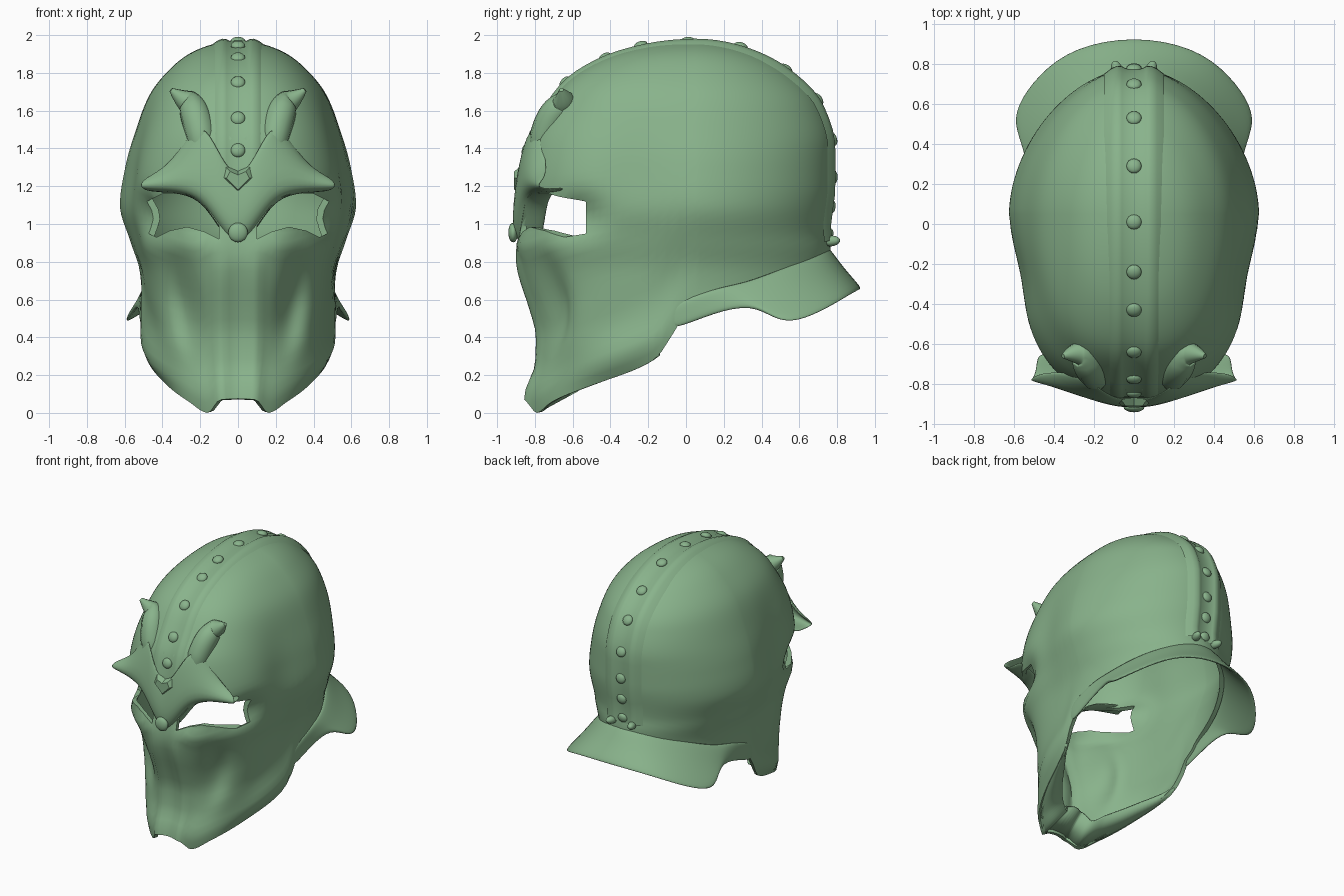
import bpy, bmesh, math
from mathutils import Vector

if "Cube" in bpy.data.objects:
    bpy.data.objects.remove(bpy.data.objects["Cube"])

green = bpy.data.materials.new("sage_green")
green.diffuse_color = (0.25, 0.45, 0.26, 1)
green.use_nodes = True
green.node_tree.nodes["Principled BSDF"].inputs["Base Color"].default_value = green.diffuse_color
TOP, YC = 1.97, 0.05


def curve(keys, by_height=True):
    """Smooth function through (key, value) pairs; heights are keyed by root distance from the crown."""
    f = (lambda z: math.sqrt(max(TOP - z, 0))) if by_height else (lambda v: v)
    p = sorted((f(k), v) for k, v in keys)
    n = len(p)
    sl = [(p[i + 1][1] - p[i][1]) / (p[i + 1][0] - p[i][0]) for i in range(n - 1)]
    m = [sl[0]] + [0 if sl[i - 1] * sl[i] <= 0 else 2 * sl[i - 1] * sl[i] / (sl[i - 1] + sl[i])
                   for i in range(1, n - 1)] + [sl[-1]]

    def ev(z):
        q = min(max(f(z), p[0][0]), p[-1][0])
        i = next(i for i in range(n - 1) if q <= p[i + 1][0] + 1e-9)
        h = p[i + 1][0] - p[i][0]
        t = (q - p[i][0]) / h
        return ((2*t**3 - 3*t*t + 1) * p[i][1] + (t**3 - 2*t*t + t) * h * m[i]
                + (3*t*t - 2*t**3) * p[i + 1][1] + (t**3 - t*t) * h * m[i + 1])
    return ev


# Half width, front profile and back profile by height; rim height by angle from the front
width = curve([(0, .39), (.15, .43), (.28, .485), (.4, .51), (.6, .508), (.75, .52), (.9, .567), (1.1, .625),
               (1.3, .597), (1.5, .54), (1.68, .47), (1.83, .35), (1.9, .26), (1.95, .14), (TOP, 0)])
front = curve([(0, -.83), (.08, -.84), (.27, -.78), (.4, -.775), (.55, -.81), (.7, -.86), (.83, -.89), (.95, -.88),
               (1.1, -.87), (1.2, -.87), (1.42, -.84), (1.6, -.75), (1.75, -.64), (1.88, -.43), (1.94, -.23),
               (TOP, YC)])
back = curve([(0, .74), (.6, .75), (.87, .765), (.95, .755), (1.2, .78), (1.4, .78), (1.62, .72), (1.82, .53),
              (1.94, .27), (TOP, YC)])
rim = curve([(0, .075), (9, .07), (19, 0), (35, .06), (58, .155), (79, .28), (85, .42), (88, .51), (94, .58),
             (104, .63), (120, .69), (135, .75), (158, .82), (180, .86)], False)


def bell(v, c, s):
    return math.exp(-((v - c) / s) ** 2)


def surface(deg, z):
    """Point on the helmet at an angle from the front and a height."""
    a = math.radians(deg)
    e = 0.8 if deg < 90 else 1.1
    c = abs(math.cos(a)) ** e
    x = width(z) * abs(math.sin(a)) ** e
    if deg >= 90:
        return Vector((x, YC + (back(z) - YC) * c, z))
    y = YC - (YC - front(z)) * c
    # Slimmer temples and a sunken eye socket
    x *= 1 - .07 * bell(y, -.28, .2) * bell(z, 1.15, .4)
    x -= .085 * bell(z, 1.05, .1) * bell(y, -.58, .14) * min(1, x / .3)
    # Face relief: cheek hollow, muzzle ridges, cheek ledge and rolled jaw
    y += .085 * bell(x, .19 + .17 * z, .08) * bell(z, .58, .24)
    y -= .025 * bell(x, .09, .04) * (1 / (1 + math.exp((z - .82) * 30)))
    y -= .03 * bell(z, .89, .05) * min(1, x / .2) * c
    x += .03 * bell(z, rim(deg) + .1, .08) * bell(deg, 60, 22)
    x -= .015 * bell(z, rim(deg) + .3, .1) * bell(deg, 65, 18)
    return Vector((x, y, z))


def make(name, verts, faces, smooth=True):
    me = bpy.data.meshes.new(name)
    bm = bmesh.new()
    vs = [bm.verts.new(v) for v in verts]
    for f in faces:
        bm.faces.new([vs[i] for i in f])
    bmesh.ops.remove_doubles(bm, verts=bm.verts, dist=1e-5)
    bmesh.ops.recalc_face_normals(bm, faces=bm.faces)
    for f in bm.faces:
        f.smooth = smooth
    bm.to_mesh(me)
    bm.free()
    ob = bpy.data.objects.new(name, me)
    bpy.context.collection.objects.link(ob)
    me.materials.append(green)
    return ob


def grid(name, rows):
    n = len(rows[0])
    faces = [(r*n + i, r*n + i + 1, (r + 1)*n + i + 1, (r + 1)*n + i)
             for r in range(len(rows) - 1) for i in range(n - 1)]
    return make(name, [p for r in rows for p in r], faces)


def mods(ob, mirror=False, thick=0, sub=0, offset=0):
    if mirror:
        ob.modifiers.new("mirror", 'MIRROR').use_clip = True
    if thick:
        s = ob.modifiers.new("thickness", 'SOLIDIFY')
        s.thickness, s.offset = thick, offset
    if sub:
        s = ob.modifiers.new("smooth", 'SUBSURF')
        s.levels = s.render_levels = sub


# Helmet shell: one skin from the slanted rim to the crown
COLS, ROWS = 128, 56
verts = []
for r in range(ROWS):
    t = math.sin(r / ROWS * math.pi / 2)
    for i in range(COLS):
        d = 360 * i / COLS
        side = 1 if d <= 180 else -1
        d = d if d <= 180 else 360 - d
        p = surface(d, rim(d) + (TOP - rim(d)) * t)
        verts.append((p.x * side, p.y, p.z))
verts.append((0, YC, TOP))
faces = [(r*COLS + i, r*COLS + (i + 1) % COLS, (r + 1)*COLS + (i + 1) % COLS, (r + 1)*COLS + i)
         for r in range(ROWS - 1) for i in range(COLS)]
faces += [((ROWS - 1)*COLS + i, (ROWS - 1)*COLS + (i + 1) % COLS, ROWS*COLS) for i in range(COLS)]
shell = make("helmet_shell", verts, faces)
mods(shell, thick=.03, offset=-1)

# Eye openings, cut from the front
eye = [(.1, .92), (.1, .99), (.2, 1.13), (.3, 1.165), (.4, 1.16), (.48, 1.12), (.5, 1.03), (.475, .95), (.43, .93),
       (.36, .965), (.27, .985), (.18, .96)]
cutters = []
n = len(eye)
for s in (1, -1):
    vs = [(s * u, y, v) for y in (-1.2, -.53) for u, v in eye]
    fs = [tuple(range(n)), tuple(range(n, 2 * n))]
    fs += [(i, (i + 1) % n, n + (i + 1) % n, n + i) for i in range(n)]
    cut = make("eye_cutter", vs, fs, False)
    cut.hide_render = True
    b = shell.modifiers.new("eye", 'BOOLEAN')
    b.operation, b.solver, b.object = 'DIFFERENCE', 'EXACT', cut
    cutters.append(cut)
bpy.context.view_layer.objects.active = shell
shell.select_set(True)
for m in list(shell.modifiers):
    bpy.ops.object.modifier_apply(modifier=m.name)
for c in cutters:
    bpy.data.objects.remove(c)
bpy.ops.object.shade_smooth_by_angle(angle=math.radians(40))

# Underside of the jaw, folded inwards from the rim
edge, fold = [], []
for i in range(-40, 41):
    d, s = abs(i) * 2, (1 if i >= 0 else -1)
    p = surface(d, rim(d) + .012)
    k = 1 - (d / 82) ** 2
    edge.append((s * (p.x - .006), p.y + .012, p.z))
    fold.append((s * p.x * (1 - .3 * k), p.y + .22 * k, p.z + .03 + .08 * k))
mods(grid("jaw_underside", [edge, fold]), thick=.015)

# Flared neck guard
outer = [(0, .945, .66), (.3, .89, .635), (.48, .755, .55), (.595, .59, .475), (.595, .48, .49), (.535, .36, .575),
         (.515, .15, .53), (.505, -.08, .43)]
inner = [surface(a, rim(a) + h) for a, h in ((180, .03), (158, .03), (135, .03), (120, .03), (112, .03),
                                             (104, .04), (94, .06), (83, .2))]
inner[0].x = 0
middle = [p.lerp(Vector(q), .45) - Vector((0, 0, .02)) for p, q in zip(inner, outer)]
mods(grid("neck_guard", [inner, middle, outer]), True, .025, 2)

# Crest band with two soft raised rails, swept over the crown
path = [Vector((0, front(TOP - q*q), TOP - q*q)) for q in [.82 - .82 * i / 20 for i in range(20)]]
path += [Vector((0, back(TOP - q*q), TOP - q*q)) for q in [1.03 * i / 24 for i in range(25)]]
section = [(-.15, -.03), (-.115, -.003), (-.085, .011), (-.06, .008), (-.045, 0), (0, .004),
           (.045, 0), (.06, .008), (.085, .011), (.115, -.003), (.15, -.03)]
rows = []
for i, p in enumerate(path):
    t = (path[min(i + 1, len(path) - 1)] - path[max(i - 1, 0)]).normalized()
    nrm = Vector((0, -t.z, t.y))
    rows.append([p + nrm * h + Vector((x, 0, 0)) for x, h in section])
grid("crest_band", rows)

# Brow plate with swept points and a nose piece
low = [(0, -.90, .86), (.08, -.87, .95), (.18, -.85, 1.12), (.3, -.81, 1.165), (.4, -.78, 1.17), (.49, -.75, 1.18)]
mid = [(0, -.92, 1.0), (.09, -.92, 1.07), (.19, -.90, 1.19), (.3, -.87, 1.22), (.41, -.83, 1.22), (.53, -.79, 1.2)]
top = [(0, -.875, 1.24), (.09, -.875, 1.36), (.17, -.82, 1.54), (.25, -.765, 1.5), (.36, -.73, 1.31), (.5, -.75, 1.24)]
rear = [(x, y + .12, z + .01) for x, y, z in low]
mods(grid("brow_plate", [rear, low, mid, top]), True, .02, 2)

# Brow horns, sunk into the dome and turned out at the tip
cu = bpy.data.curves.new("brow_horn", 'CURVE')
cu.dimensions, cu.bevel_depth, cu.bevel_resolution, cu.use_fill_caps = '3D', 1.0, 3, True
sp = cu.splines.new('NURBS')
horn = [(.17, -.76, 1.22, .04), (.18, -.77, 1.4, .08), (.22, -.71, 1.57, .085), (.25, -.645, 1.64, .07),
        (.30, -.645, 1.665, .05), (.355, -.66, 1.71, .012)]
sp.points.add(len(horn) - 1)
for pt, (x, y, z, r) in zip(sp.points, horn):
    pt.co, pt.radius = (x, y, z, 1), r
sp.use_endpoint_u, sp.order_u = True, 3
cu.materials.append(green)
horn_ob = bpy.data.objects.new("brow_horns", cu)
bpy.context.collection.objects.link(horn_ob)
mods(horn_ob, True)


def dome(name, loc, radius, normal=(0, 0, 1), flat=.6):
    bpy.ops.mesh.primitive_uv_sphere_add(segments=16, ring_count=10, radius=radius, location=loc)
    ob = bpy.context.object
    ob.name = name
    ob.scale = (1, 1, flat)
    ob.rotation_euler = Vector(normal).to_track_quat('Z', 'Y').to_euler()
    ob.data.materials.append(green)
    bpy.ops.object.shade_smooth()


# Row of studs along the crest, and the nose stud
studs = [(front(z), z) for z in (1.39, 1.56, 1.75, 1.88)] + [(-.24, 1.945), (.01, 1.968), (.29, 1.94)]
studs += [(back(z), z) for z in (1.82, 1.66, 1.45, 1.25, 1.09, .94)]
for y, z in studs:
    dome("crest_stud", (0, y, z), .038, (0, (y - YC) / .85, (z - 1.2) / .8))
dome("nose_stud", (0, -.915, .955), .052, (0, -1, 0), .5)

# Rail ends at the nape and the brow boss
for s in (1, -1):
    dome("rail_end", (s * .085, .77, .91), .028, (s * .3, 1, .1), 1.7)
boss = [(0, 1.15), (.1, 1.25), (.07, 1.31), (0, 1.28), (-.07, 1.31), (-.1, 1.25)]
verts = [(x, -.87, z) for x, z in boss] + [(x * .6, -.91, 1.23 + (z - 1.23) * .6) for x, z in boss]
make("brow_boss", verts, [tuple(range(6, 12))] + [(i, (i + 1) % 6, 6 + (i + 1) % 6, 6 + i) for i in range(6)], False)
